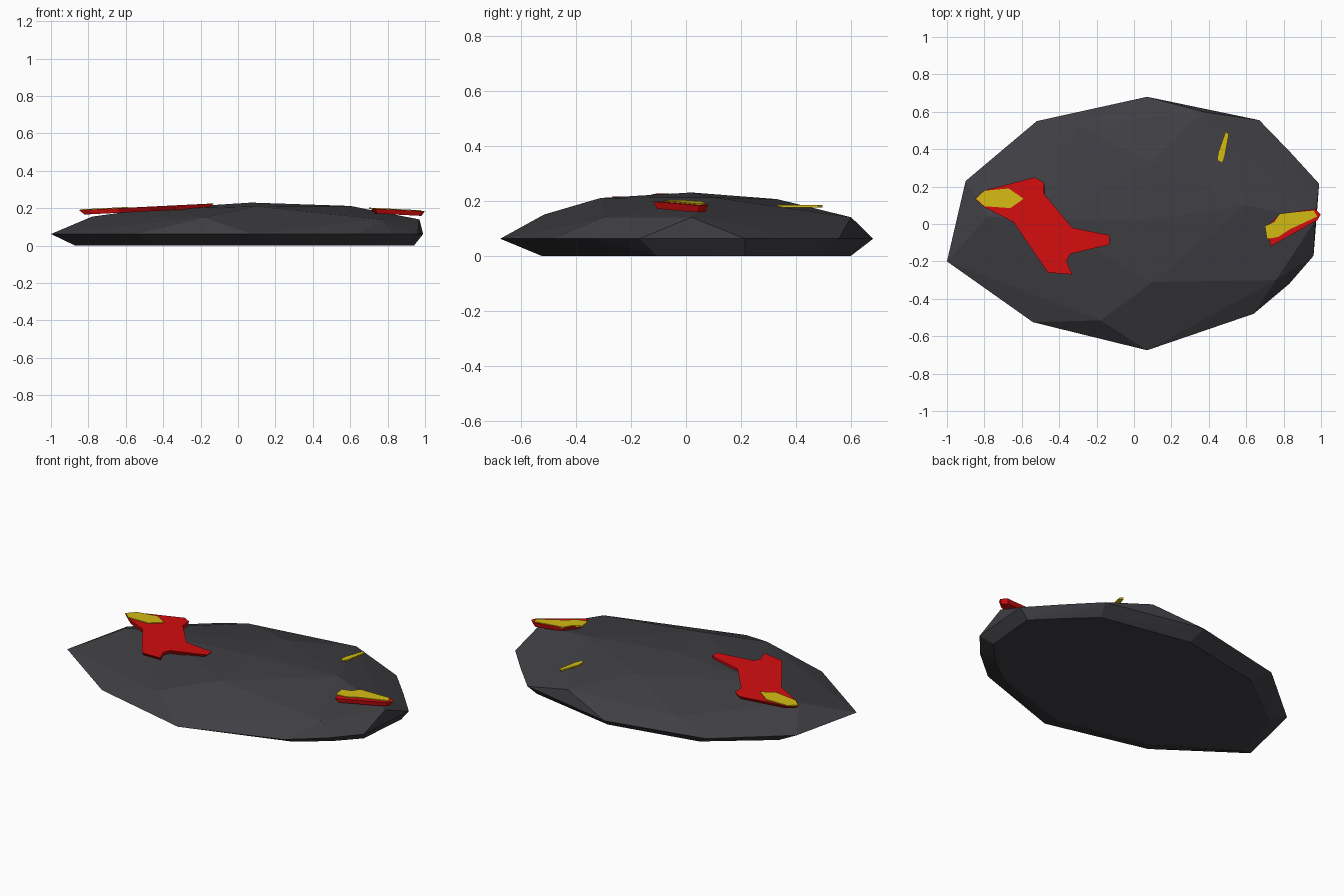
import bpy, bmesh
from mathutils import Vector

if "Cube" in bpy.data.objects:
    bpy.data.objects.remove(bpy.data.objects["Cube"])


def material(name, rgb):
    m = bpy.data.materials.new(name)
    m.diffuse_color = (*rgb, 1)
    m.use_nodes = True
    m.node_tree.nodes["Principled BSDF"].inputs["Base Color"].default_value = m.diffuse_color
    return m


ROCK = material("dark_stone", (0.050, 0.049, 0.056))
RED = material("hot_red", (0.66, 0.004, 0.005))
YELLOW = material("molten_yellow", (0.66, 0.50, 0.007))


def finish(bm, name, mat):
    bmesh.ops.recalc_face_normals(bm, faces=bm.faces)
    mesh = bpy.data.meshes.new(name)
    bm.to_mesh(mesh)
    bm.free()
    mesh.materials.append(mat)
    bpy.context.collection.objects.link(bpy.data.objects.new(name, mesh))


def plate(name, mat, outline, top, slope, thick, taper):
    """Thin tilted slab: height follows x, underside shrinks by taper."""
    bm = bmesh.new()
    mid = sum((Vector(p) for p in outline), Vector((0, 0))) / len(outline)
    upper, lower = [], []
    for p in outline:
        q = mid + (Vector(p) - mid) * taper
        upper.append(bm.verts.new((p[0], p[1], top + slope * p[0])))
        lower.append(bm.verts.new((q.x, q.y, top + slope * q.x - thick)))
    bm.faces.new(upper)
    bm.faces.new(lower)
    n = len(outline)
    for i in range(n):
        j = (i + 1) % n
        bm.faces.new((upper[i], upper[j], lower[j], lower[i]))
    bmesh.ops.triangulate(bm, faces=[f for f in bm.faces if len(f.verts) > 4])
    finish(bm, name, mat)


# Faceted boulder: flat base, widest rim, shoulder and low crown
rim = [(-1, -0.2), (-0.9, 0.23), (-0.52, 0.55), (0.07, 0.68), (0.67, 0.555),
       (0.83, 0.39), (0.99, 0.215), (0.96, -0.17), (0.83, -0.32),
       (0.64, -0.48), (0.07, -0.675), (-0.54, -0.525)]
shoulder = [(-0.78, 0.04, 0.155), (-0.3, 0.52, 0.13), (0.37, 0.6, 0.14),
            (0.97, 0.02, 0.14), (0.76, -0.30, 0.14), (-0.18, -0.515, 0.15)]
crown = [(-0.5, 0.02, 0.193), (0.07, 0.02, 0.23), (0.6, 0.1, 0.212),
         (0.1, 0.33, 0.206), (0.1, -0.31, 0.21)]
bm = bmesh.new()
for x, y in rim:
    bm.verts.new((x, y, 0.062))
    bm.verts.new((x * 0.91 + 0.04, y * 0.83 + 0.035, 0))
for p in shoulder + crown:
    bm.verts.new(p)
hull = bmesh.ops.convex_hull(bm, input=bm.verts)
extra = {v for v in hull["geom_interior"] + hull["geom_unused"]
         if isinstance(v, bmesh.types.BMVert)}
bmesh.ops.delete(bm, geom=list(extra), context='VERTS')
finish(bm, "boulder", ROCK)

# Branching red patch with its yellow core
plate("left_red_patch", RED,
      [(-0.85, 0.135), (-0.8, 0.18), (-0.53, 0.25), (-0.48, 0.22),
       (-0.48, 0.16), (-0.33, -0.02), (-0.13, -0.06), (-0.13, -0.11),
       (-0.34, -0.16), (-0.36, -0.2), (-0.33, -0.27), (-0.46, -0.26),
       (-0.645, 0.01), (-0.8, 0.09)], 0.232, 0.05, 0.025, 0.92)
plate("left_yellow_core", YELLOW,
      [(-0.845, 0.135), (-0.8, 0.178), (-0.67, 0.19), (-0.59, 0.135),
       (-0.66, 0.085), (-0.8, 0.095)], 0.236, 0.05, 0.008, 1)

# Right red patch with its yellow core
plate("right_red_patch", RED,
      [(0.71, -0.02), (0.73, -0.12), (0.98, 0.02), (0.998, 0.05),
       (0.97, 0.08), (0.78, 0.055)], 0.234, -0.05, 0.026, 0.88)
plate("right_yellow_core", YELLOW,
      [(0.70, -0.01), (0.71, -0.08), (0.77, -0.07), (0.83, -0.03),
       (0.98, 0.04), (0.96, 0.072), (0.78, 0.055), (0.75, 0.01)],
      0.238, -0.05, 0.008, 1)

# Small yellow crack near the back
plate("yellow_crack", YELLOW,
      [(0.45, 0.34), (0.47, 0.33), (0.485, 0.36), (0.507, 0.48),
       (0.49, 0.495), (0.45, 0.38)], 0.184, 0, 0.009, 1)
